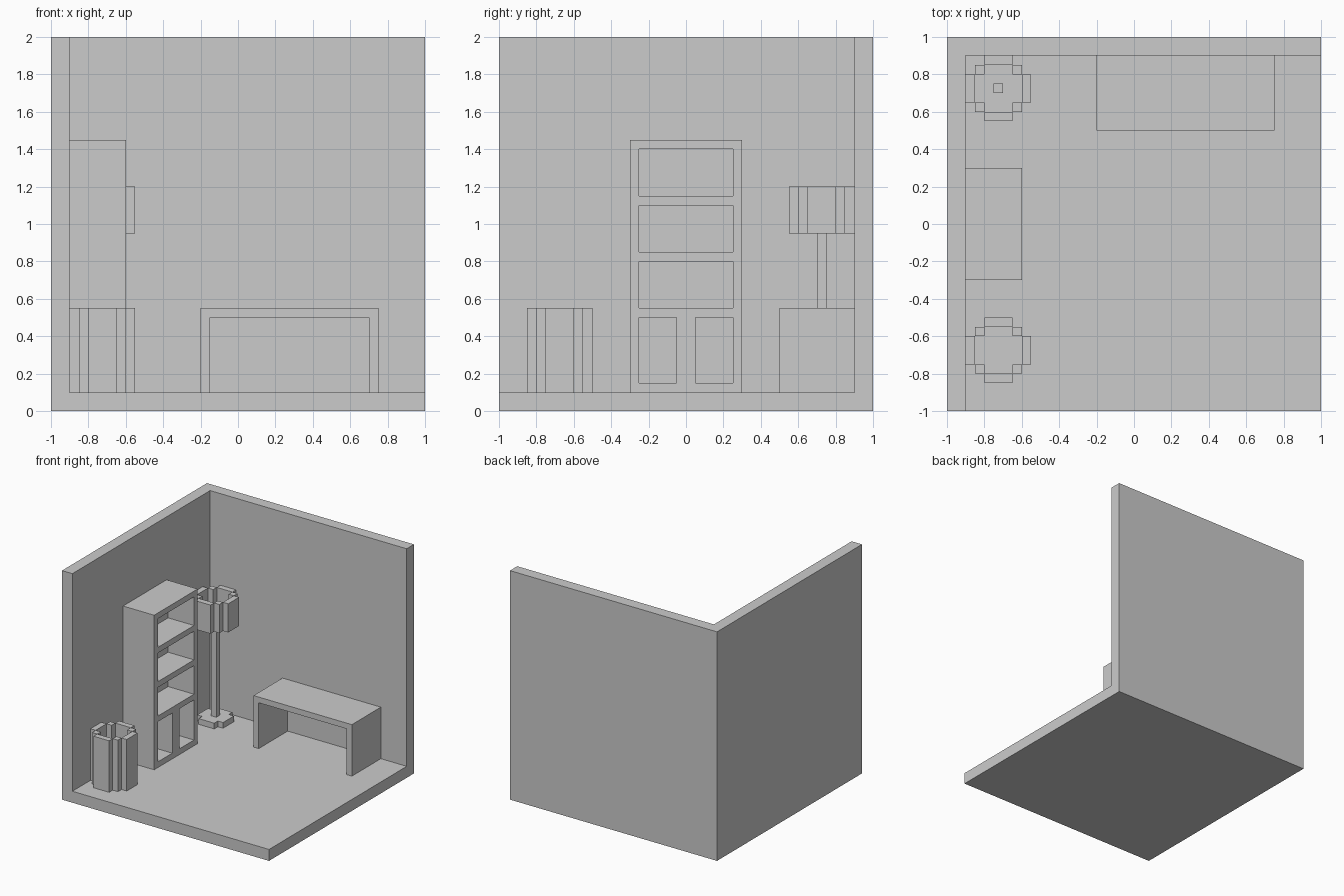
import bpy
import bmesh
from mathutils import Vector

cube = bpy.data.objects.get("Cube")
if cube:
    bpy.data.objects.remove(cube, do_unlink=True)

U = 0.05  # size of one block

grey = bpy.data.materials.new("plain_grey")
grey.use_nodes = True
colour = (0.6, 0.6, 0.6, 1)
grey.diffuse_color = colour
grey.node_tree.nodes["Principled BSDF"].inputs["Base Color"].default_value = colour


def finish(name, bm):
    mesh = bpy.data.meshes.new(name)
    bmesh.ops.recalc_face_normals(bm, faces=bm.faces)
    bm.to_mesh(mesh)
    bm.free()
    mesh.materials.append(grey)
    obj = bpy.data.objects.new(name, mesh)
    bpy.context.collection.objects.link(obj)
    return obj


def box(name, low, high):
    """Box between two opposite corners."""
    low, high = Vector(low), Vector(high)
    bm = bmesh.new()
    bmesh.ops.create_cube(bm, size=1)
    for v in bm.verts:
        v.co = (low + high) / 2 + v.co * (high - low)
    return finish(name, bm)


def prism(name, outline, z0, z1):
    """Upright solid with the given plan outline."""
    bm = bmesh.new()
    face = bm.faces.new([bm.verts.new((x, y, z0)) for x, y in outline])
    top = bmesh.ops.extrude_face_region(bm, geom=[face])["geom"]
    for v in top:
        if isinstance(v, bmesh.types.BMVert):
            v.co.z = z1
    return finish(name, bm)


def stepped_ring(name, x, y, z0, z1):
    """Round blocky tube: four flat sides joined by four corner posts."""
    a, b, c = 1.5 * U, 2.5 * U, 3.5 * U
    for s, side in ((-1, "low"), (1, "high")):
        box(f"{name}_x_{side}", (x + min(s * b, s * c), y - a, z0),
            (x + max(s * b, s * c), y + a, z1))
        box(f"{name}_y_{side}", (x - a, y + min(s * b, s * c), z0),
            (x + a, y + max(s * b, s * c), z1))
        for t, end in ((-1, "front"), (1, "back")):
            box(f"{name}_post_{side}_{end}",
                (x + s * 2 * U - U / 2, y + t * 2 * U - U / 2, z0),
                (x + s * 2 * U + U / 2, y + t * 2 * U + U / 2, z1))


def stepped_disc(name, x, y, z0, z1):
    """Square plate with notched corners."""
    a, b = 1.5 * U, 2.5 * U
    outline = []
    for sx, sy in ((1, 1), (-1, 1), (-1, -1), (1, -1)):
        corner = [(b, a), (a, a), (a, b)]
        if sx * sy < 0:
            corner.reverse()
        outline += [(x + sx * p, y + sy * q) for p, q in corner]
    prism(name, outline, z0, z1)


# Room: L-shaped walls standing on the floor slab
box("floor", (-1, -1, 0), (1, 1, 0.1))
prism("walls", [(-1, -1), (-0.9, -1), (-0.9, 0.9), (1, 0.9), (1, 1), (-1, 1)], 0.1, 2)

# Desk
box("desk_top", (-0.2, 0.5, 0.5), (0.75, 0.9, 0.55))
for name, x in (("desk_leg_right", -0.2), ("desk_leg_left", 0.7)):
    box(name, (x, 0.5, 0.1), (x + U, 0.9, 0.5))

# Bookcase: back, sides, shelves and the divider of the lower cubbies
box("bookcase_back", (-0.9, -0.3, 0.1), (-0.85, 0.3, 1.45))
for name, y in (("bookcase_side_front", -0.3), ("bookcase_side_back", 0.25)):
    box(name, (-0.85, y, 0.1), (-0.6, y + U, 1.45))
for i, z in enumerate((0.1, 0.5, 0.8, 1.1, 1.4)):
    box(f"bookcase_shelf_{i + 1}", (-0.85, -0.25, z), (-0.6, 0.25, z + U))
box("bookcase_divider", (-0.85, -U, 0.15), (-0.6, U, 0.5))

# Floor lamp
lx, ly = -0.725, 0.725
stepped_disc("lamp_base", lx, ly, 0.1, 0.15)
box("lamp_pole", (lx - U / 2, ly - U / 2, 0.15), (lx + U / 2, ly + U / 2, 1.05))
stepped_ring("lamp_shade", lx, ly, 0.95, 1.2)

# Waste bin
stepped_disc("bin_bottom", lx, -0.675, 0.1, 0.15)
stepped_ring("bin_wall", lx, -0.675, 0.1, 0.55)
